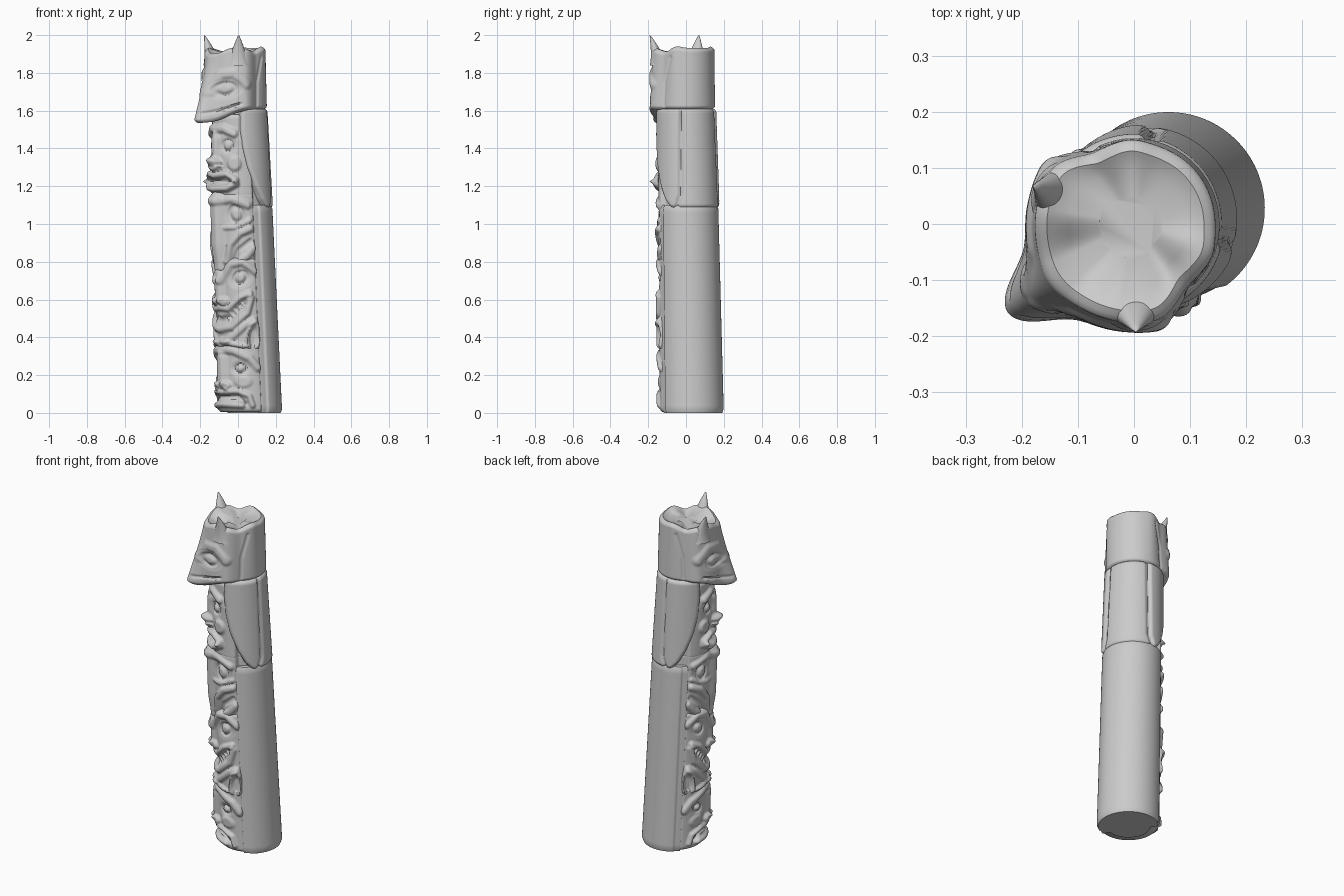
import bpy, bmesh, math
from mathutils import Vector

if "Cube" in bpy.data.objects:
    bpy.data.objects.remove(bpy.data.objects["Cube"])

FACE = math.radians(215)      # heading of the carved side
ARC = 0.165                   # metres of arc per radian of turn
SIDES = 200


def sm(e0, e1, x):
    t = min(1, max(0, (x - e0) / (e1 - e0)))
    return t * t * (3 - 2 * t)


def lerp_table(tab, z):
    for (a, b), (c, d) in zip(tab, tab[1:]):
        if z <= c:
            return b + (d - b) * max(0, (z - a) / (c - a))
    return tab[-1][1]


def radius(z):
    return lerp_table([(0, .172), (1.08, .162), (1.6, .153), (1.95, .144)], z)


def place(deg, r, z):
    lean = max(0, 1 - z / 1.6)
    t = FACE + math.radians(deg)
    return Vector((.062 * lean + r * math.cos(t), .028 * lean + r * math.sin(t), z))


# Carving strokes: each takes arc distance s from the front line and height z
def blob(cs, cz, a, b, amp, tilt=0, soft=.5):
    c, n = math.cos(math.radians(tilt)), math.sin(math.radians(tilt))

    def f(s, z):
        x, y = s - cs, z - cz
        d = math.hypot((x * c + y * n) / a, (y * c - x * n) / b)
        return amp * (1 - sm(1 - soft, 1, d)) if d < 1 else 0
    return f


def ring(cs, cz, a, b, amp, tilt=0, w=.15):
    c, n = math.cos(math.radians(tilt)), math.sin(math.radians(tilt))

    def f(s, z):
        x, y = s - cs, z - cz
        d = math.hypot((x * c + y * n) / a, (y * c - x * n) / b)
        return amp * math.exp(-((d - 1) / w) ** 2) if d < 2 else 0
    return f


def stroke(pts, w, amp, soft=.8):
    def f(s, z):
        best = 9
        for (x0, y0), (x1, y1) in zip(pts, pts[1:]):
            dx, dy = x1 - x0, y1 - y0
            t = min(1, max(0, ((s - x0) * dx + (z - y0) * dy) / (dx * dx + dy * dy)))
            best = min(best, math.hypot(s - x0 - t * dx, z - y0 - t * dy))
        return amp * (1 - sm(w * (1 - soft), w, best)) if best < w else 0
    return f


def eye(s, z, a, b, tilt=0):
    return [blob(s, z, a * 1.7, b * 1.7, -.016, tilt, .6), blob(s, z, a, b, .017, tilt, .7),
            ring(s, z, a * 1.15, b * 1.2, .005, tilt, .12)]


def finish(name, bm, angle=50):
    bmesh.ops.recalc_face_normals(bm, faces=bm.faces)
    me = bpy.data.meshes.new(name)
    bm.to_mesh(me)
    bm.free()
    ob = bpy.data.objects.new(name, me)
    bpy.context.collection.objects.link(ob)
    bpy.context.view_layer.objects.active = ob
    ob.select_set(True)
    bpy.ops.object.shade_smooth_by_angle(angle=math.radians(angle))
    ob.select_set(False)


def loft(name, z0, z1, base, feats=(), step=.006, edge=.012, dish=0):
    """Closed ring body; base(a, z) is the plain radius at a degrees off the front."""
    lo = z0 if callable(z0) else lambda a: z0
    hi = z1 if callable(z1) else lambda a: z1
    n = max(8, int((hi(0) - lo(0)) / step))
    bm, rows = bmesh.new(), []
    degs = [-180 + 360 * i / SIDES for i in range(SIDES)]
    for j in range(n + 1):
        row = []
        for d in degs:
            a = abs(d)
            z = lo(a) + (hi(a) - lo(a)) * j / n
            s = math.radians(a) * ARC
            near = min(z - lo(a), hi(a) - z)
            r = base(a, z) + sum(f(s, z) for f in feats)
            r -= edge * (1 - min(1, near / .02)) ** 2
            row.append(bm.verts.new(place(d, r, z)))
        rows.append(row)
    mid = place(0, 0, hi(180))
    for k, drop in ((.93, .25), (.75, .75), (.4, 1)):      # top surface, optionally dished
        rows.append([bm.verts.new(Vector((mid.x + (v.co.x - mid.x) * k, mid.y + (v.co.y - mid.y) * k,
                     v.co.z - dish * drop))) for v in rows[n]])
    for p, q in zip(rows, rows[1:]):
        for i in range(SIDES):
            k = (i + 1) % SIDES
            bm.faces.new((p[i], p[k], q[k], q[i]))
    bm.faces.new(rows[0][::-1])
    bm.faces.new(rows[-1])
    finish(name, bm)


def front(a, z):
    return radius(z) - .006 - .025 * sm(76, 84, a)


# Plain back of the pole with a narrow rail down each side
loft("back_shell", 0, 1.1, lambda a, z: radius(z) - .007 * (1 - sm(88, 92, a)) - .04 * (1 - sm(73, 77, a)),
     step=.02, edge=.008)

# Lowest figure: brow, eyes, nose, downturned mouth
loft("bottom_figure", .005, .37, front, eye(.115, .235, .036, .026, 8) + [
    stroke([(0, .335), (.08, .33), (.17, .29), (.21, .24)], .03, .016),
    stroke([(0, .29), (0, .17)], .05, .026), blob(.035, .145, .035, .03, .024),
    stroke([(0, .11), (.1, .115), (.16, .09), (.175, .04)], .021, .017),
    stroke([(0, .085), (.1, .085), (.14, .05)], .014, -.012),
    stroke([(0, .045), (.12, .04)], .024, .02),
    blob(.13, .165, .06, .04, .008)])

# Fourth figure: toothed mouth, slanted eyes, raised paws
teeth = [blob(.055 + .022 * i, .497 + .02 * i, .011, .02, .009, 40) for i in range(5)]
loft("toothed_figure", .34, .82, front, eye(.135, .715, .046, .036, 25) + teeth + [
    stroke([(.02, .70), (.08, .785), (.15, .80), (.215, .75)], .028, .014),
    stroke([(0, .74), (0, .6)], .045, .026), blob(.035, .59, .036, .03, .02),
    stroke([(0, .555), (.06, .55), (.13, .61), (.185, .635)], .022, .016),
    stroke([(0, .49), (.07, .505), (.15, .585)], .026, -.014),
    stroke([(0, .44), (.08, .455), (.165, .53), (.19, .61)], .026, .017),
    stroke([(.01, .36), (.09, .41), (.16, .47), (.2, .49)], .026, .014),
    ring(.195, .40, .032, .075, .016, -8, .25), blob(.195, .40, .025, .065, -.008, -8),
    stroke([(0, .385), (.06, .37), (.14, .35)], .022, .014)])

# Third figure: bird with a long drooping beak between upright ears
loft("beaked_figure", .74, 1.17, lambda a, z: front(a, z) - .012 * (1 - sm(.76, .9, z)),
     eye(.125, 1.05, .045, .05, 35) + [
    stroke([(0, 1.14), (0, .77)], .062, .034), stroke([(.01, 1.12), (.1, 1.13), (.19, 1.1)], .03, .014),
    stroke([(.06, .80), (.085, .89), (.14, .95), (.2, .975)], .028, .018),
    stroke([(.1, .80), (.13, .86), (.2, .91)], .02, -.01),
    stroke([(.12, .79), (.18, .83), (.215, .87)], .028, .014),
    stroke([(.06, .98), (.12, .985), (.2, 1.02)], .02, .01)])

# Second figure: broad face with snout and full lips
loft("snouted_figure", 1.14, 1.58, lambda a, z: front(a, z) - .01 * sm(1.44, 1.5, z),
     eye(.085, 1.415, .04, .034, 5) + [
    stroke([(0, 1.50), (.06, 1.505), (.13, 1.48)], .032, .02),
    stroke([(0, 1.46), (0, 1.34)], .04, .022),
    blob(0, 1.315, .06, .05, .036), blob(.04, 1.315, .016, .014, -.014),
    stroke([(0, 1.255), (.08, 1.265), (.13, 1.235)], .026, .026),
    stroke([(0, 1.228), (.11, 1.222)], .012, -.008),
    stroke([(0, 1.185), (.08, 1.19), (.13, 1.215)], .028, .03),
    blob(.125, 1.32, .05, .05, .014)])


# Folded wings and the smooth back panel between them
def wing_radius(a, z):
    lead = lerp_table([(1.08, 112), (1.13, 96), (1.2, 82), (1.3, 68), (1.4, 60), (1.5, 57), (1.6, 59)], z)
    trail = lerp_table([(1.08, 122), (1.15, 131), (1.6, 135)], z)
    r = radius(z)
    if a > trail:
        return r - .004 + .007 * sm(trail + 2, trail + 9, a) - .004 * (1 - sm(trail, trail + 2, a))
    pad = sm(lead - 1, lead + 9, a) * sm(0, 7, trail - a)
    return r - .035 + .035 * sm(lead - 2, lead + 2, a) + .011 * pad - .004


loft("folded_wings", 1.085, 1.61, wing_radius)


# Top head: wedge face running down to a hooked beak
def head_radius(a, z):
    t = min(1, max(0, (1.95 - z) / .4))
    cheek = 1 - sm(66, 98, a)
    beak = math.exp(-(a / 15) ** 2) * (.0 + .082 * t ** 1.4)
    corner = .006 * math.exp(-((a - 122) / 14) ** 2) * (1 - t)
    return radius(z) + cheek * (.03 + .012 * t) + beak + corner


def head_top(a):
    return 1.932 - .028 * (1 - sm(10, 45, a)) - .018 * math.exp(-((a - 90) / 16) ** 2) \
        + .008 * math.exp(-((a - 125) / 15) ** 2)


loft("top_head", lambda a: 1.535 + .07 * sm(0, 75, a), head_top, head_radius,
     eye(.095, 1.715, .058, .036, 8) + [
    stroke([(.03, 1.70), (.07, 1.79), (.14, 1.80), (.2, 1.74)], .035, .010),
    stroke([(.02, 1.585), (.08, 1.605), (.17, 1.635)], .011, -.010),
    stroke([(.275, 1.63), (.28, 1.75), (.32, 1.88)], .016, -.005)], edge=.02, dish=.02)

# Pointed ears, hollowed towards the tip
for side, label in ((1, "right_ear"), (-1, "left_ear")):
    bm, rows = bmesh.new(), []
    for j in range(13):
        t = j / 12
        c = place(side * 56, .145 + .045 * t ** 1.5, 1.84 + .158 * t)
        out = (place(side * 56, 1, 1.9) - place(side * 56, 0, 1.9)).normalized()
        tan = Vector((-out.y, out.x, 0))
        w = .058 * (1 - t) ** .9 + .003
        rows.append([bm.verts.new(c + tan * w * math.cos(k * math.tau / 24)
                     + out * w * .75 * math.sin(k * math.tau / 24)) for k in range(24)])
    for p, q in zip(rows, rows[1:]):
        for i in range(24):
            k = (i + 1) % 24
            bm.faces.new((p[i], p[k], q[k], q[i]))
    bm.faces.new(rows[0][::-1])
    bm.faces.new(rows[-1])
    finish(label, bm, 60)
